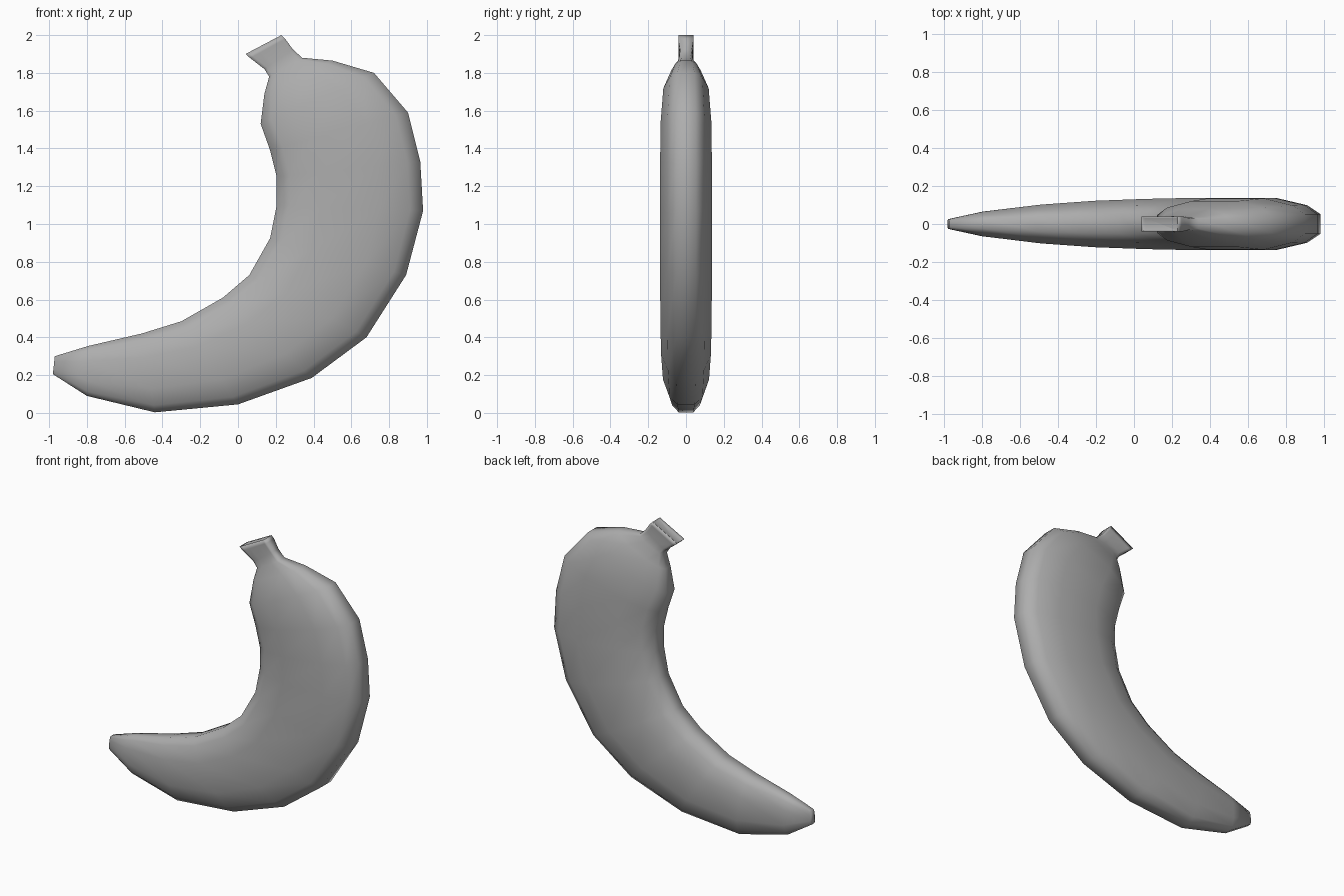
import bpy, bmesh, math

# Stations from stem to tip: inner x, z, outer x, z, half thickness, boxiness
stations = [
    (0.04, 1.90, 0.23, 2.00, 0.042, 1.0),
    (0.065, 1.878, 0.25, 1.98, 0.042, 1.0),
    (0.14, 1.82, 0.29, 1.925, 0.036, 0.8),
    (0.165, 1.78, 0.34, 1.88, 0.045, 0.3),
    (0.14, 1.69, 0.50, 1.865, 0.078, 0),
    (0.12, 1.53, 0.72, 1.80, 0.12, 0),
    (0.17, 1.39, 0.90, 1.59, 0.135, 0),
    (0.205, 1.25, 0.965, 1.33, 0.137, 0),
    (0.205, 1.10, 0.98, 1.07, 0.137, 0),
    (0.17, 0.925, 0.89, 0.73, 0.137, 0),
    (0.06, 0.73, 0.68, 0.40, 0.136, 0),
    (-0.08, 0.61, 0.39, 0.185, 0.132, 0),
    (-0.30, 0.485, 0.0, 0.045, 0.122, 0),
    (-0.51, 0.42, -0.44, 0.003, 0.102, 0),
    (-0.79, 0.355, -0.80, 0.09, 0.065, 0),
    (-0.97, 0.30, -0.98, 0.205, 0.026, 0.4),
]

# Half cross-section: position across the fruit, and thickness fraction
half = [(0, 0.38), (0.09, 0.72), (0.3, 1), (0.7, 1), (0.91, 0.72), (1, 0.38)]
section = half + [(u, -v) for u, v in reversed(half)]

# Loft the body
bm = bmesh.new()
rings = []
for ax, az, bx, bz, t, box in stations:
    ring = []
    for u, v in section:
        s = 1 if v > 0 else -1
        v = v + (s * 0.97 - v) * box
        ring.append(bm.verts.new((ax + (bx - ax) * u, t * v, az + (bz - az) * u)))
    rings.append(ring)
n = len(section)
for a, b in zip(rings, rings[1:]):
    for i in range(n):
        j = (i + 1) % n
        bm.faces.new((a[i], a[j], b[j], b[i]))

# Caps, with a shallow recess in the cut end of the stem
stem_cap = bm.faces.new(rings[0])
bm.faces.new(rings[-1])
bmesh.ops.recalc_face_normals(bm, faces=bm.faces)
bmesh.ops.inset_region(bm, faces=[stem_cap], thickness=0.01, depth=-0.006)

mesh = bpy.data.meshes.new("banana")
bm.to_mesh(mesh)
bm.free()
banana = bpy.data.objects.new("banana", mesh)
bpy.context.collection.objects.link(banana)

# Dark grey skin
skin = bpy.data.materials.new("skin")
skin.diffuse_color = (0.42, 0.42, 0.42, 1)
mesh.materials.append(skin)

# Smooth all over, including the rounded ends
bpy.context.view_layer.objects.active = banana
banana.select_set(True)
bpy.ops.object.shade_smooth_by_angle(angle=math.pi)
